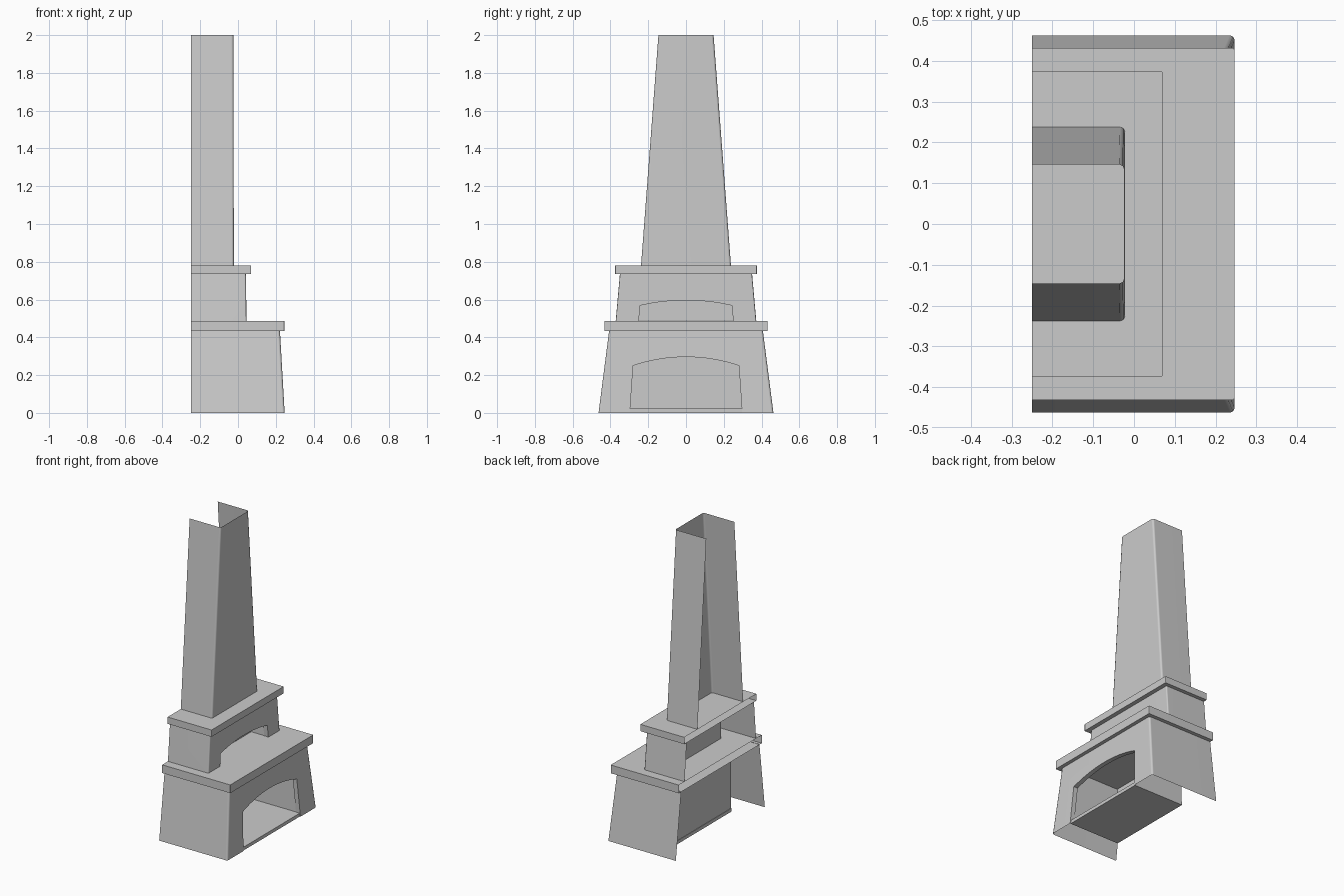
import bpy, math

if "Cube" in bpy.data.objects:
    bpy.data.objects.remove(bpy.data.objects["Cube"])

BACK = -0.25  # open wall side of the fireplace


def make(name, verts, faces, smooth=False):
    me = bpy.data.meshes.new(name)
    me.from_pydata(verts, [], faces)
    me.validate()
    ob = bpy.data.objects.new(name, me)
    bpy.context.collection.objects.link(ob)
    if smooth:
        bpy.ops.object.select_all(action='DESELECT')
        ob.select_set(True)
        bpy.context.view_layer.objects.active = ob
        bpy.ops.object.shade_smooth_by_angle(angle=math.radians(50))
        wn = ob.modifiers.new("weighted", 'WEIGHTED_NORMAL')
        wn.keep_sharp = True
    return ob


def outline(x, y, z, r, seg=2):
    """U-shaped plan with rounded front corners, open at the back."""
    half = [(x - r + r * math.cos(a), y - r + r * math.sin(a), z)
            for a in [i * math.pi / 2 / seg for i in range(seg + 1)]] + [(BACK, y, z)]
    return [(px, -py, pz) for px, py, pz in reversed(half)] + half


def arch(half_low, half_high, z_low, z_spring, z_top, n=16):
    """Opening outline as (y, z), from -y foot over the arch to +y foot."""
    rise = z_top - z_spring
    rad = (half_high ** 2 + rise ** 2) / (2 * rise)
    pts = [(-half_low, z_low)]
    for i in range(n + 1):
        y = -half_high + 2 * half_high * i / n
        pts.append((y, z_top - rad + math.sqrt(rad * rad - y * y)))
    return pts + [(half_low, z_low)]


def shell(name, low, high, r, opening=None, caps=False):
    """Tapered shell between two (x, y, z) sizes, with optional front opening."""
    a, b = outline(*low, r), outline(*high, r)
    n = len(a)
    front = n // 2 - 1
    verts = a + b
    faces = []
    for i in range(n - 1):
        if not (opening and i == front):
            faces.append((i, i + 1, n + i + 1, n + i))
    if opening:
        def fx(z):
            return low[0] + (high[0] - low[0]) * (z - low[2]) / (high[2] - low[2])
        k, m = len(verts), len(opening)
        verts += [(fx(z), y, z) for y, z in opening]
        verts += [(fx(z) - 0.03, y, z) for y, z in opening]
        h = m // 2
        # front wall split at the crown of the arch
        if m % 2 == 1:
            mid = len(verts)
            verts.append((high[0], 0, high[2]))
            faces.append([front] + list(range(k, k + h + 1)) + [mid, n + front])
            faces.append(list(range(k + h, k + m)) + [front + 1, n + front + 1, mid])
        # reveal
        faces += [(k + i, k + m + i, k + m + i + 1, k + i + 1) for i in range(m - 1)]
    if caps:
        faces += [tuple(reversed(range(n))), tuple(range(n, 2 * n))]
    return make(name, verts, faces, smooth=True)


def recess(name, x_back, x_front, y, z0, z1):
    """Inner box, open to the front."""
    v = [(px, py, pz) for px in (x_back, x_front) for py in (-y, y) for pz in (z0, z1)]
    f = [(0, 2, 3, 1), (0, 1, 5, 4), (2, 6, 7, 3), (1, 3, 7, 5), (0, 4, 6, 2)]
    return make(name, v, f)


# Lower hearth body with firebox
shell("hearth_body", (0.247, 0.463, 0), (0.222, 0.407, 0.435), 0.012,
      arch(0.297, 0.28, 0, 0.25, 0.296))
recess("firebox", -0.12, 0.218, 0.298, 0.02, 0.37)

# Firebox floor slab
bpy.ops.mesh.primitive_cube_add(size=1, location=(0.06, 0, 0.011))
slab = bpy.context.object
slab.name = "hearth_floor"
slab.scale = (0.365, 0.596, 0.022)

# Lower mantel shelf
shell("lower_shelf", (0.246, 0.432, 0.433), (0.246, 0.432, 0.487), 0.004, caps=True)

# Upper body with niche
shell("upper_body", (0.045, 0.372, 0.487), (0.042, 0.35, 0.735), 0.008,
      arch(0.25, 0.243, 0.487, 0.568, 0.596))
recess("niche", -0.08, 0.038, 0.252, 0.489, 0.66)

# Upper mantel shelf
shell("upper_shelf", (0.07, 0.375, 0.735), (0.07, 0.375, 0.78), 0.004, caps=True)

# Tapered chimney hood, open at top and back
shell("chimney", (-0.022, 0.238, 0.78), (-0.024, 0.146, 2.0), 0.012)
